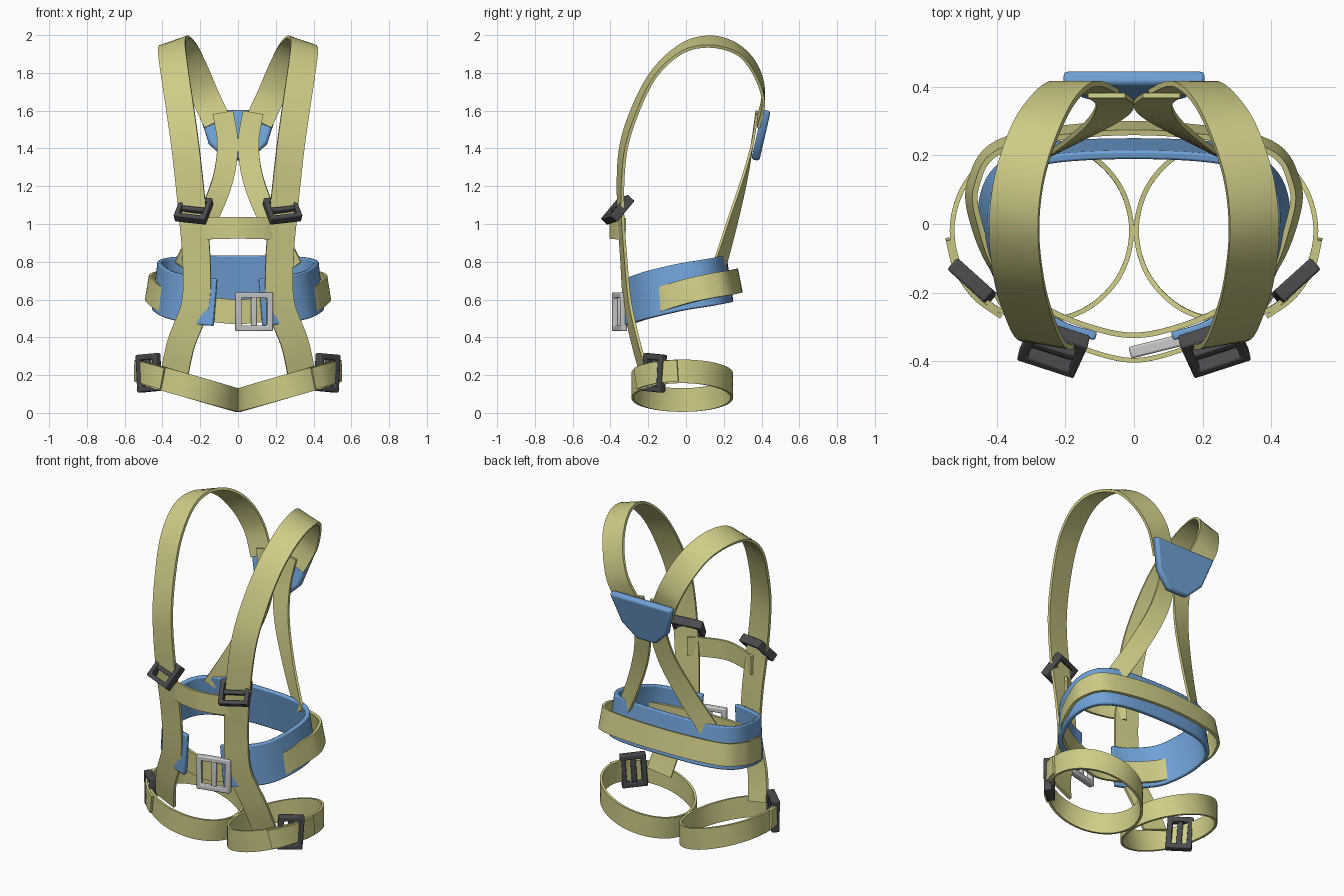
import bpy, bmesh, math
from mathutils import Vector, Matrix, Euler

if "Cube" in bpy.data.objects:
    bpy.data.objects.remove(bpy.data.objects["Cube"])


def material(name, rgb):
    m = bpy.data.materials.new(name)
    m.diffuse_color = (*rgb, 1)
    m.use_nodes = True
    m.node_tree.nodes["Principled BSDF"].inputs["Base Color"].default_value = m.diffuse_color
    return m


YELLOW = material("webbing", (0.62, 0.60, 0.24))
BLUE = material("padding", (0.16, 0.36, 0.68))
DARK = material("dark_metal", (0.07, 0.07, 0.075))


def finish(name, bm, mat=None, bevel=0.0):
    bmesh.ops.recalc_face_normals(bm, faces=bm.faces)
    me = bpy.data.meshes.new(name)
    bm.to_mesh(me)
    bm.free()
    ob = bpy.data.objects.new(name, me)
    bpy.context.collection.objects.link(ob)
    if mat:
        me.materials.append(mat)
    if bevel:
        b = ob.modifiers.new("bevel", 'BEVEL')
        b.width, b.segments, b.limit_method = bevel, 2, 'ANGLE'
    bpy.ops.object.select_all(action='DESELECT')
    bpy.context.view_layer.objects.active = ob
    ob.select_set(True)
    bpy.ops.object.shade_smooth_by_angle(angle=math.radians(40))
    return ob


def spline(keys, cyclic, steps=8):
    """Catmull-Rom samples through keys of any dimension."""
    n, out = len(keys), []
    for i in range(n if cyclic else n - 1):
        def key(k):
            return Vector(keys[k % n] if cyclic else keys[max(0, min(n - 1, k))])
        a, b, c, d = key(i - 1), key(i), key(i + 1), key(i + 2)
        for j in range(steps):
            t = j / steps
            out.append(0.5 * (2 * b + (c - a) * t + (2 * a - 5 * b + 4 * c - d) * t * t
                              + (3 * b - a - 3 * c + d) * t ** 3))
    if not cyclic:
        out.append(Vector(keys[-1]))
    return out


def strap(name, keys, width, thick=0.014, cyclic=False, mat=YELLOW, side=1, bevel=0.0):
    """Flat band along keys (x, y, z, wx, wy, wz); w is the width direction."""
    s = spline(keys, cyclic)
    flip = Vector((side, 1, 1))
    pos = [Vector(v[:3]) * flip for v in s]
    wid = [Vector(v[3:]) * flip for v in s]
    n, bm, rings = len(s), bmesh.new(), []
    for i in range(n):
        if cyclic:
            t = pos[(i + 1) % n] - pos[i - 1]
        else:
            t = pos[min(i + 1, n - 1)] - pos[max(i - 1, 0)]
        t.normalize()
        w = (wid[i] - t * wid[i].dot(t)).normalized()
        d = t.cross(w) * thick / 2
        w = w * width / 2
        rings.append([bm.verts.new(pos[i] + o) for o in (w + d, w - d, -w - d, -w + d)])
    for i in range(n if cyclic else n - 1):
        a, b = rings[i], rings[(i + 1) % n]
        for k in range(4):
            m = (k + 1) % 4
            bm.faces.new((a[k], a[m], b[m], b[k]))
    if not cyclic:
        bm.faces.new(rings[0])
        bm.faces.new(rings[-1])
    return finish(name, bm, mat, bevel)


def buckle(name, w, h, bar, depth, loc, rot, mat=None, mid=None):
    """Rectangular ring in the local xz plane with an optional middle bar."""
    bm, loops = bmesh.new(), []
    for y in (-depth / 2, depth / 2):
        for r in (0, bar):
            loops.append([bm.verts.new((sx * (w / 2 - r), y, sz * (h / 2 - r)))
                          for sx, sz in ((-1, -1), (1, -1), (1, 1), (-1, 1))])
    fo, fi, bo, bi = loops
    for a, b in ((fo, fi), (fi, bi), (bi, bo), (bo, fo)):
        for k in range(4):
            m = (k + 1) % 4
            bm.faces.new((a[k], a[m], b[m], b[k]))
    if mid:
        size = (bar, depth * .6, h - bar) if mid == 'V' else (w - bar, depth * .6, bar)
        bmesh.ops.create_cube(bm, size=1, matrix=Matrix.Diagonal((*size, 1)))
    rx, ry, rz = (math.radians(a) for a in rot)
    bm.transform(Matrix.Translation(loc) @ Euler((rx, ry, rz)).to_matrix().to_4x4())
    return finish(name, bm, mat, bar * 0.22)


def mirrored(half):
    """Continue a half path that ends on x = 0 onto the other side."""
    return half + [(-k[0], k[1], k[2], -k[3], k[4], k[5]) for k in reversed(half[:-1])]


# Key paths for the right half: shoulder strap and rear strap
shoulder = [(.335, -.22, .21, 1, .2, .25), (.30, -.265, .37, 1, .2, .15),
            (.225, -.31, .58, 1, .2, 0), (.22, -.33, .82, 1, .15, 0),
            (.245, -.347, 1.1, 1, .15, 0), (.275, -.335, 1.38, 1, .2, -.05),
            (.305, -.27, 1.6, 1, .2, -.1), (.335, -.165, 1.8, 1, .1, -.2),
            (.35, -.02, 1.93, 1, 0, -.3), (.335, .13, 1.965, 1, 0, -.35),
            (.29, .27, 1.925, 1, .1, -.4), (.235, .365, 1.82, 1, 0, -.5),
            (.175, .41, 1.68, 1, 0, -.5), (.11, .385, 1.54, 1, 0, -.4)]
rear = [(.08, .375, 1.59, 1, 0, -.15), (.055, .35, 1.42, 1, 0, 0), (.085, .305, 1.22, 1, -.15, .3),
        (.18, .24, .99, 1, -.4, .45), (.295, .175, .77, 1, -.6, .5)]

for s, label in ((1, "right"), (-1, "left")):
    strap(label + "_shoulder_strap", shoulder, .148, .016, side=s)
    strap(label + "_rear_strap", rear, .11, side=s)
    # Leg loop, higher on the outside, and its doubled tail through the buckle

    def leg(deg, grow=0.0):
        a = math.radians(deg)
        x = .269 + (.262 + grow) * math.cos(a)
        return (x, -.02 + (.262 + grow) * math.sin(a), .066 + .29 * max(x, 0), 0, 0, 1)
    strap(label + "_leg_loop", [leg(i * 30) for i in range(12)], .125, cyclic=True, side=s)
    strap(label + "_leg_tail", [leg(d, .014) for d in (-62, -45, -25, -5)], .115, .012, side=s)
    buckle(label + "_leg_buckle", .145, .2, .03, .045, (s * .472, -.168, .212),
           (0, s * 4, s * 42), DARK, 'V')
    # Adjuster on the front strap
    buckle(label + "_chest_buckle", .175, .15, .025, .05, (s * .235, -.362, 1.075),
           (-42, s * -6, s * 18), DARK, 'H')

# Chest strap bowing forward between the shoulder straps
strap("chest_strap", mirrored([(.22, -.325, .975, 0, 0, 1), (.13, -.37, .977, 0, 0, 1),
                               (0, -.398, .98, 0, 0, 1)]), .115)

# Waist pad, open at the front
pad = [(.12, -.325, .585, 0, 0, 1), (.22, -.292, .595, 0, 0, 1), (.36, -.2, .625, -.05, 0, 1),
       (.425, -.03, .665, -.12, 0, 1), (.405, .12, .69, -.1, -.1, 1),
       (.28, .2, .705, 0, -.15, 1), (0, .22, .71, 0, -.15, 1)]
strap("waist_pad", mirrored(pad), .25, .026, mat=BLUE, bevel=.007)

# Waist belt, threaded inside the pad at the front and outside it behind
belt = [(0, -.325, .535, 0, 0, 1), (.12, -.303, .545, 0, 0, 1), (.25, -.25, .56, 0, 0, 1),
        (.39, -.155, .595, -.05, 0, 1), (.457, -.01, .64, -.15, 0, 1),
        (.468, .12, .67, -.15, -.1, 1), (.37, .235, .69, -.05, -.2, 1),
        (0, .28, .70, 0, -.2, 1)]
strap("waist_belt", belt + [(-k[0], k[1], k[2], -k[3], k[4], k[5]) for k in reversed(belt[1:-1])],
      .13, .016, cyclic=True)
buckle("waist_buckle", .2, .205, .03, .035, (.085, -.352, .535), (0, 0, 14), None, 'V')

# Tapered back plate leaning forward at its lower end
outline = [(.21, .13), (.155, -.05), (.065, -.14), (-.065, -.14), (-.155, -.05), (-.21, .13)]
bm = bmesh.new()
face = bm.faces.new([bm.verts.new((x, .022, z)) for x, z in outline])
ext = bmesh.ops.extrude_face_region(bm, geom=[face])
bmesh.ops.translate(bm, vec=(0, -.044, 0),
                    verts=[v for v in ext["geom"] if isinstance(v, bmesh.types.BMVert)])
bm.transform(Matrix.Translation((0, .398, 1.475)) @ Matrix.Rotation(math.radians(-13), 4, 'X'))
finish("back_plate", bm, BLUE, .014)
